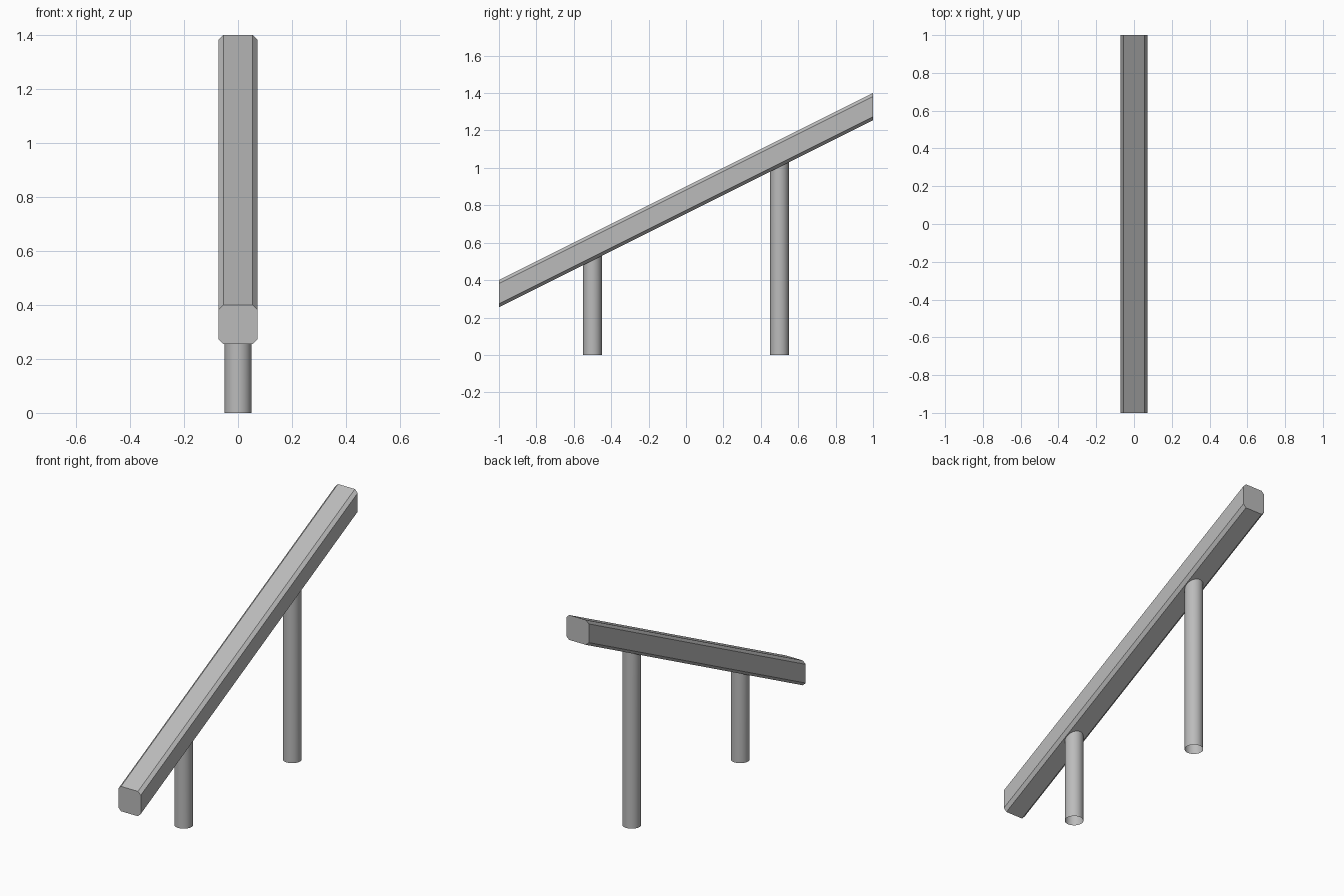
import bpy, bmesh, math

cube = bpy.data.objects.get("Cube")
if cube:
    bpy.data.objects.remove(cube, do_unlink=True)

SLOPE = 0.5        # rise per unit of depth
BOTTOM = 0.755     # height of the rail underside at y = 0
HEIGHT = 0.145
HALF = 0.0725
CHAMFER = 0.018

grey = bpy.data.materials.new("metal grey")
grey.use_nodes = True
colour = (0.5, 0.5, 0.5, 1)
grey.diffuse_color = colour
grey.node_tree.nodes["Principled BSDF"].inputs["Base Color"].default_value = colour


def underside(y):
    return BOTTOM + SLOPE * y


def make_object(name, bm):
    mesh = bpy.data.meshes.new(name)
    bm.to_mesh(mesh)
    bm.free()
    mesh.materials.append(grey)
    obj = bpy.data.objects.new(name, mesh)
    bpy.context.collection.objects.link(obj)
    return obj


# Sloping handrail: chamfered section swept between upright end faces
bm = bmesh.new()
a, b, h, c = HALF, HALF - CHAMFER, HEIGHT, CHAMFER
profile = [(-b, 0), (b, 0), (a, c), (a, h - c), (b, h), (-b, h), (-a, h - c), (-a, c)]
front = bm.faces.new([bm.verts.new((x, -1, underside(-1) + z)) for x, z in profile])
swept = bmesh.ops.extrude_face_region(bm, geom=[front], use_keep_orig=True)
moved = [g for g in swept["geom"] if isinstance(g, bmesh.types.BMVert)]
bmesh.ops.translate(bm, verts=moved, vec=(0, 2, 2 * SLOPE))
bmesh.ops.recalc_face_normals(bm, faces=bm.faces[:])
make_object("handrail", bm)

# Round open tube posts, mitred to the underside of the rail
for name, y in (("front_post", -0.5), ("back_post", 0.5)):
    bm = bmesh.new()
    bmesh.ops.create_cone(bm, cap_ends=False, segments=32, radius1=0.05, radius2=0.05, depth=1)
    for v in bm.verts:
        v.co.y += y
        v.co.z = underside(v.co.y) if v.co.z > 0 else 0
    post = make_object(name, bm)
    bpy.ops.object.select_all(action="DESELECT")
    post.select_set(True)
    bpy.context.view_layer.objects.active = post
    bpy.ops.object.shade_smooth_by_angle(angle=math.radians(30))
